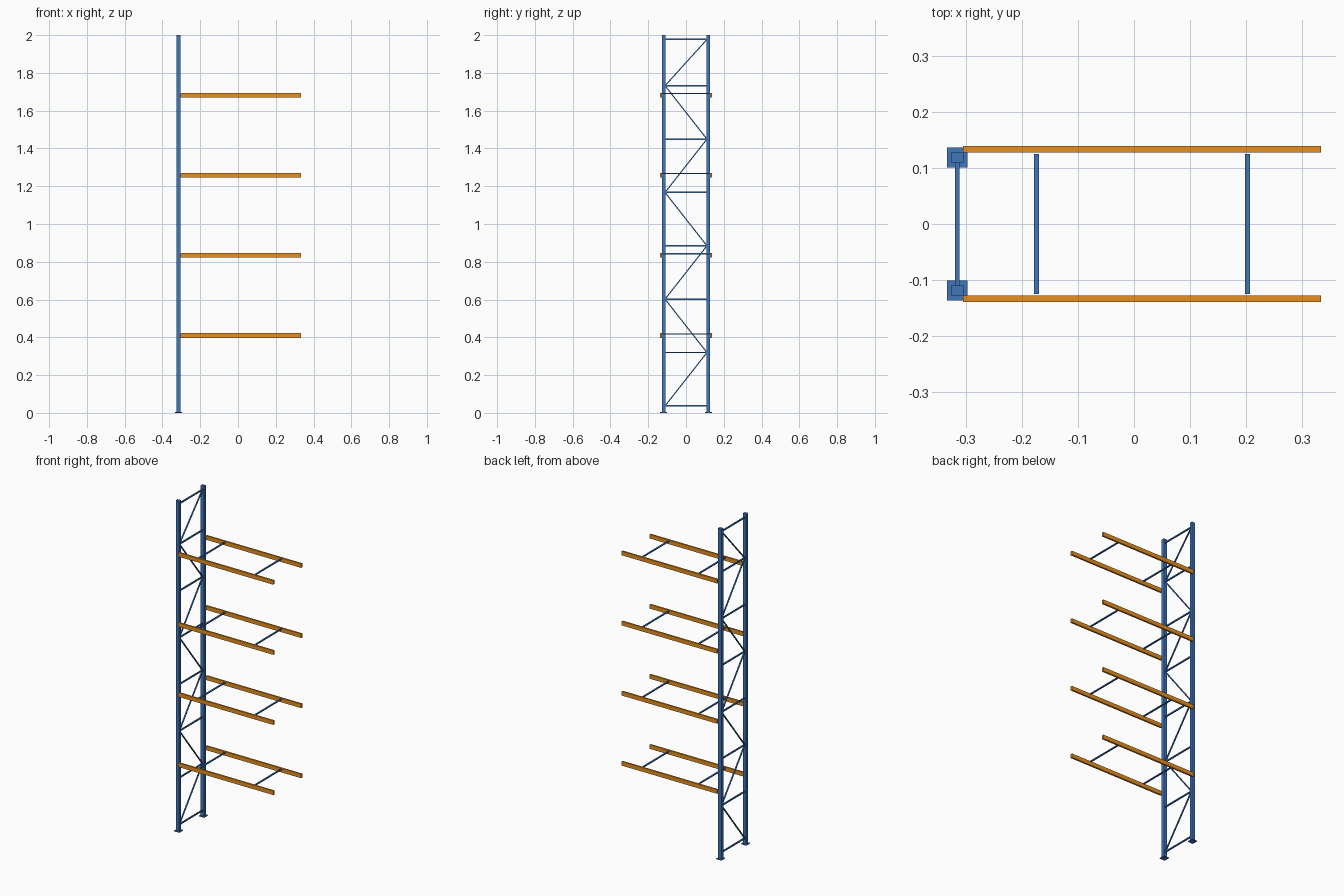
import bpy
from math import atan2, hypot

if "Cube" in bpy.data.objects:
    bpy.data.objects.remove(bpy.data.objects["Cube"])


def material(name, color):
    m = bpy.data.materials.new(name)
    m.diffuse_color = color
    m.use_nodes = True
    m.node_tree.nodes["Principled BSDF"].inputs["Base Color"].default_value = m.diffuse_color
    return m


blue = material("blue_steel", (0.05, 0.18, 0.5, 1))
orange = material("orange_steel", (0.8, 0.28, 0.015, 1))


def box(name, center, size, mat, tilt=0.0):
    bpy.ops.mesh.primitive_cube_add(size=1, location=center)
    o = bpy.context.object
    o.name = name
    o.scale = size
    bpy.ops.object.transform_apply(location=False, rotation=False, scale=True)
    o.rotation_euler.x = tilt
    o.data.materials.append(mat)
    return o


POST_X, POST_Y = -0.315, 0.1187
BEAM_X0, BEAM_X1 = -0.305, 0.333
BEAM_MID = (BEAM_X0 + BEAM_X1) / 2

# Upright posts with foot plates
for s, side in ((-1, "front"), (1, "back")):
    box(f"{side}_post", (POST_X, s * POST_Y, 1.001), (0.0225, 0.018, 1.998), blue)
    box(f"{side}_foot_plate", (POST_X, s * POST_Y, 0.002), (0.036, 0.036, 0.004), blue)

# Horizontal braces of the end frame
levels = [0.037 + 0.2825 * i for i in range(7)] + [1.977]
half = 0.111
for i, z in enumerate(levels):
    box(f"horizontal_brace_{i + 1}", (POST_X, 0, z), (0.0075, 2 * half, 0.0075), blue)

# Zigzag diagonal braces
for i, (z0, z1) in enumerate(zip(levels, levels[1:])):
    d = 1 if i % 2 == 0 else -1
    dy, dz = 2 * half * d, z1 - z0
    box(f"diagonal_brace_{i + 1}", (POST_X, 0, (z0 + z1) / 2),
        (0.007, hypot(dy, dz), 0.006), blue, atan2(dz, dy))

# Shelf beams and the cross ties between them
for i in range(4):
    z = 0.41 + 0.424 * i
    for s, side in ((-1, "front"), (1, "back")):
        box(f"{side}_beam_{i + 1}", (BEAM_MID, s * 0.1332, z),
            (BEAM_X1 - BEAM_X0, 0.011, 0.0245), orange)
    for s, side in ((-1, "left"), (1, "right")):
        box(f"{side}_cross_tie_{i + 1}", (BEAM_MID + s * 0.188, 0, z + 0.0085),
            (0.009, 0.249, 0.006), blue)
